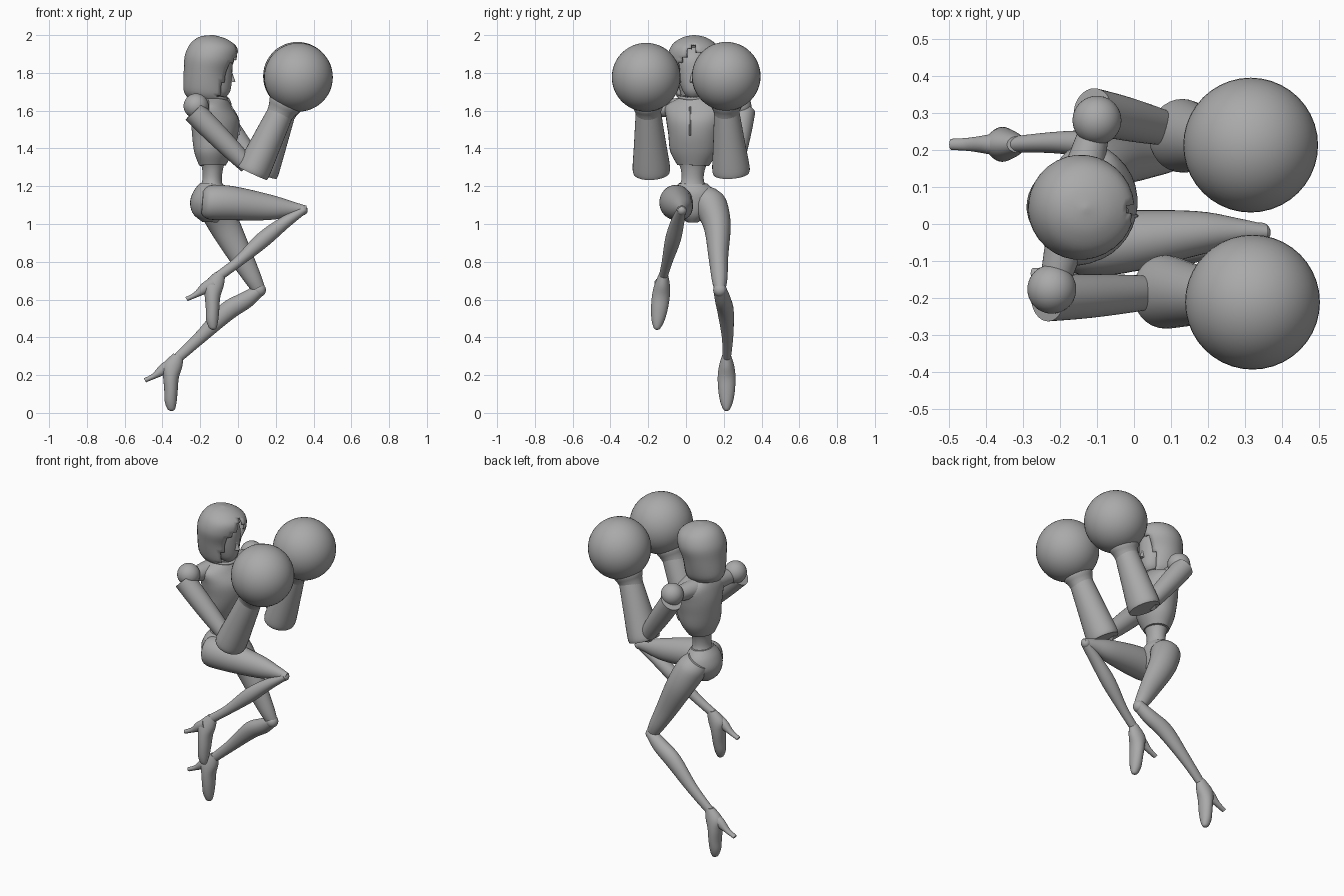
import bpy, bmesh, math
from mathutils import Vector

if "Cube" in bpy.data.objects:
    bpy.data.objects.remove(bpy.data.objects["Cube"])

grey = bpy.data.materials.new("plain grey")
grey.use_nodes = True
COLOUR = (0.4, 0.4, 0.4, 1)
grey.diffuse_color = COLOUR
grey.node_tree.nodes["Principled BSDF"].inputs["Base Color"].default_value = COLOUR

SIDES = 32
ACROSS = Vector((0.25, 0.97, 0))     # line through the turned shoulders
STRAIGHT = Vector((0, 1, 0))


def finish(bm, name, angle=40):
    """Turn a bmesh into a shaded, coloured object."""
    bmesh.ops.recalc_face_normals(bm, faces=bm.faces)
    mesh = bpy.data.meshes.new(name)
    bm.to_mesh(mesh)
    bm.free()
    mesh.materials.append(grey)
    obj = bpy.data.objects.new(name, mesh)
    bpy.context.collection.objects.link(obj)
    bpy.ops.object.select_all(action='DESELECT')
    obj.select_set(True)
    bpy.context.view_layer.objects.active = obj
    bpy.ops.object.shade_smooth_by_angle(angle=math.radians(angle))
    return obj


def smooth_stations(stations, steps):
    """Catmull-Rom through (x, y, z, side radius, depth radius)."""
    pts = [stations[0]] + list(stations) + [stations[-1]]
    out = []
    for a, b, c, d in zip(pts, pts[1:], pts[2:], pts[3:]):
        for k in range(steps):
            t = k / steps
            out.append([0.5 * (2 * q + (r - p) * t + (2 * p - 5 * q + 4 * r - s) * t * t
                               + (3 * q - p - 3 * r + s) * t ** 3)
                        for p, q, r, s in zip(a, b, c, d)])
    return out + [list(stations[-1])]


def loft_mesh(stations, side=STRAIGHT, steps=5, caps=True):
    rows = smooth_stations(stations, steps)
    axis = (Vector(rows[-1][:3]) - Vector(rows[0][:3])).normalized()
    u = (side - axis * side.dot(axis)).normalized()
    v = u.cross(axis)
    bm = bmesh.new()
    rings = []
    for x, y, z, ru, rv in rows:
        ring = []
        for i in range(SIDES):
            a = math.tau * i / SIDES
            ring.append(bm.verts.new(Vector((x, y, z)) + u * math.cos(a) * max(ru, 0.003)
                                     + v * math.sin(a) * max(rv, 0.003)))
        rings.append(ring)
    for low, high in zip(rings, rings[1:]):
        for i in range(SIDES):
            j = (i + 1) % SIDES
            bm.faces.new((low[i], low[j], high[j], high[i]))
    if caps:
        bm.faces.new(rings[0])
        bm.faces.new(rings[-1])
    return bm


def loft(name, stations, side=STRAIGHT, steps=5):
    return finish(loft_mesh(stations, side, steps), name)


def ball(name, centre, radius):
    bm = bmesh.new()
    bmesh.ops.create_uvsphere(bm, u_segments=40, v_segments=24, radius=radius)
    bmesh.ops.translate(bm, verts=bm.verts, vec=centre)
    return finish(bm, name)


def limb(name, start, end, radii):
    """Straight tapering limb with evenly spaced radii."""
    a, b = Vector(start), Vector(end)
    n = len(radii) - 1
    return loft(name, [(*a.lerp(b, i / n), r, r) for i, r in enumerate(radii)])


# Hood: open shell with a pointed arch cut out of its front
hood = loft_mesh([(-.165, .045, 1.66, .08, .105), (-.167, .045, 1.70, .105, .123),
                  (-.162, .045, 1.80, .128, .126), (-.143, .045, 1.88, .142, .139),
                  (-.127, .043, 1.945, .12, .124), (-.128, .042, 1.985, .066, .072),
                  (-.13, .042, 2.0, .004, .004)], side=Vector((.12, .99, 0)))
opening = []
for f in hood.faces:
    c = f.calc_center_median()
    if c.x > -.12 and 1.67 < c.z < 1.95:
        half = .075 * min(1, (1.96 - c.z) / .12)
        if abs(c.y - .035) < half:
            opening.append(f)
bmesh.ops.delete(hood, geom=opening, context='FACES')
shell = finish(hood, "hood")
thick = shell.modifiers.new("thickness", 'SOLIDIFY')
thick.thickness = .014

# Face and neck inside the hood
loft("face", [(-.09, .04, 1.665, .02, .02), (-.10, .04, 1.70, .055, .06),
              (-.115, .04, 1.79, .085, .085), (-.12, .04, 1.87, .085, .085),
              (-.12, .04, 1.93, .04, .04)])
loft("nose", [(-.035, .035, 1.75, .014, .022), (-.043, .035, 1.80, .009, .012),
              (-.05, .035, 1.84, .004, .005)], steps=3)
loft("neck", [(-.14, .045, 1.58, .07, .065), (-.14, .045, 1.65, .05, .05),
              (-.13, .045, 1.74, .045, .045)])

# Torso
loft("chest", [(-.135, .038, 1.31, .085, .07), (-.13, .04, 1.38, .125, .10),
               (-.12, .045, 1.47, .14, .122), (-.12, .048, 1.55, .155, .125),
               (-.135, .05, 1.62, .16, .10), (-.14, .05, 1.665, .085, .08)], side=ACROSS)
loft("shoulder_yoke", [(-.215, -.16, 1.61, .04, .04), (-.16, .05, 1.615, .06, .06),
                       (-.105, .26, 1.61, .04, .04)], side=Vector((0, 0, 1)))
loft("waist", [(-.14, .035, 1.17, .085, .07), (-.137, .035, 1.23, .06, .052),
               (-.135, .036, 1.29, .064, .055), (-.135, .038, 1.34, .085, .07)])
loft("pelvis", [(-.15, .035, 1.01, .03, .04), (-.158, .035, 1.05, .085, .08),
                (-.158, .04, 1.11, .12, .096), (-.147, .04, 1.17, .115, .088),
                (-.14, .037, 1.215, .075, .06)])

# Chest seams: thin raised ridges along the front
for name, path in {"breastbone_seam": [(.012, 1.47), (.008, 1.54), (-.03, 1.62)]}.items():
    loft(name, [(x - .008, .022, z, .005, .008) for x, z in path], steps=4)

# Arms: ball shoulder, upper arm, wide forearm, cuff and large round fist
arms = {
    "right": ((-.222, -.176, 1.625), (.05, -.185, 1.31), (.075, -.182, 1.27),
              (.23, -.20, 1.60), (.32, -.211, 1.777)),
    "left": ((-.10, .28, 1.625), (.10, .255, 1.30), (.122, .24, 1.268),
             (.24, .215, 1.60), (.315, .213, 1.782)),
}
for s, (shoulder, bend, elbow, wrist, fist) in arms.items():
    ball(s + "_shoulder", shoulder, .066)
    out = Vector((-.012, -.025 if s == "right" else .025, -.03))
    limb(s + "_upper_arm", Vector(shoulder) + out, bend, (.062, .06, .054, .045))
    e, w, f = Vector(elbow), Vector(wrist), Vector(fist)
    spans = [(0, .095, .087), (.1, .099, .089), (.5, .084, .08), (1, .066, .068)]
    loft(s + "_forearm", [(*e.lerp(w, t), a, b) for t, a, b in spans])
    spans = [(-.25, .062, .066), (0, .07, .074), (.2, .085, .088), (.4, .075, .075)]
    loft(s + "_cuff", [(*w.lerp(f, t), a, b) for t, a, b in spans], steps=3)
    ball(s + "_round_fist", fist, .182)

# Legs: sculpted thighs and shins with small knee joints
loft("right_thigh", [(-.19, -.05, 1.115, .05, .06), (-.15, -.055, 1.115, .083, .09),
                     (-.03, -.048, 1.11, .085, .09), (.17, -.025, 1.088, .06, .067),
                     (.29, -.02, 1.08, .034, .038), (.36, -.022, 1.075, .02, .022)])
loft("right_shin", [(.35, -.025, 1.075, .024, .02), (.25, -.045, 1.01, .036, .033),
                    (.13, -.07, .915, .041, .042), (0, -.10, .80, .028, .028),
                    (-.10, -.12, .725, .023, .026)])
loft("left_thigh", [(-.165, .105, 1.16, .065, .07), (-.13, .125, 1.11, .09, .088),
                    (-.07, .165, .99, .072, .082), (.02, .172, .82, .052, .062),
                    (.08, .178, .71, .042, .046), (.11, .18, .655, .03, .035)])
loft("left_shin", [(.12, .18, .655, .035, .03), (.045, .195, .60, .042, .045),
                   (-.06, .21, .535, .043, .05), (-.20, .22, .40, .030, .034),
                   (-.325, .215, .285, .022, .026)])
ball("right_knee", (.342, -.023, 1.073), .027)
ball("left_knee", (.112, .18, .65), .036)

# High-heeled feet, the same shape placed at each ankle
for s, ax, ay, az, lean in (("right", -.105, -.12, .72, -.035), ("left", -.325, .215, .29, 0)):
    foot = [(.01, .02, .022, .028), (-.022, -.04, .040, .052), (-.03, -.10, .047, .042),
            (-.03, -.17, .044, .036), (-.032, -.23, .034, .032), (-.03, -.27, .018, .02),
            (-.03, -.28, .004, .004)]
    loft(s + "_foot", [(ax + x, ay + lean * -z / .28, az + z, a, b) for x, z, a, b in foot])
    heel = [(-.02, -.035, .034, .036), (-.07, -.06, .026, .03),
            (-.12, -.095, .018, .015), (-.168, -.118, .015, .012)]
    loft(s + "_heel", [(ax + x, ay + lean * .4, az + z, a, b) for x, z, a, b in heel])
